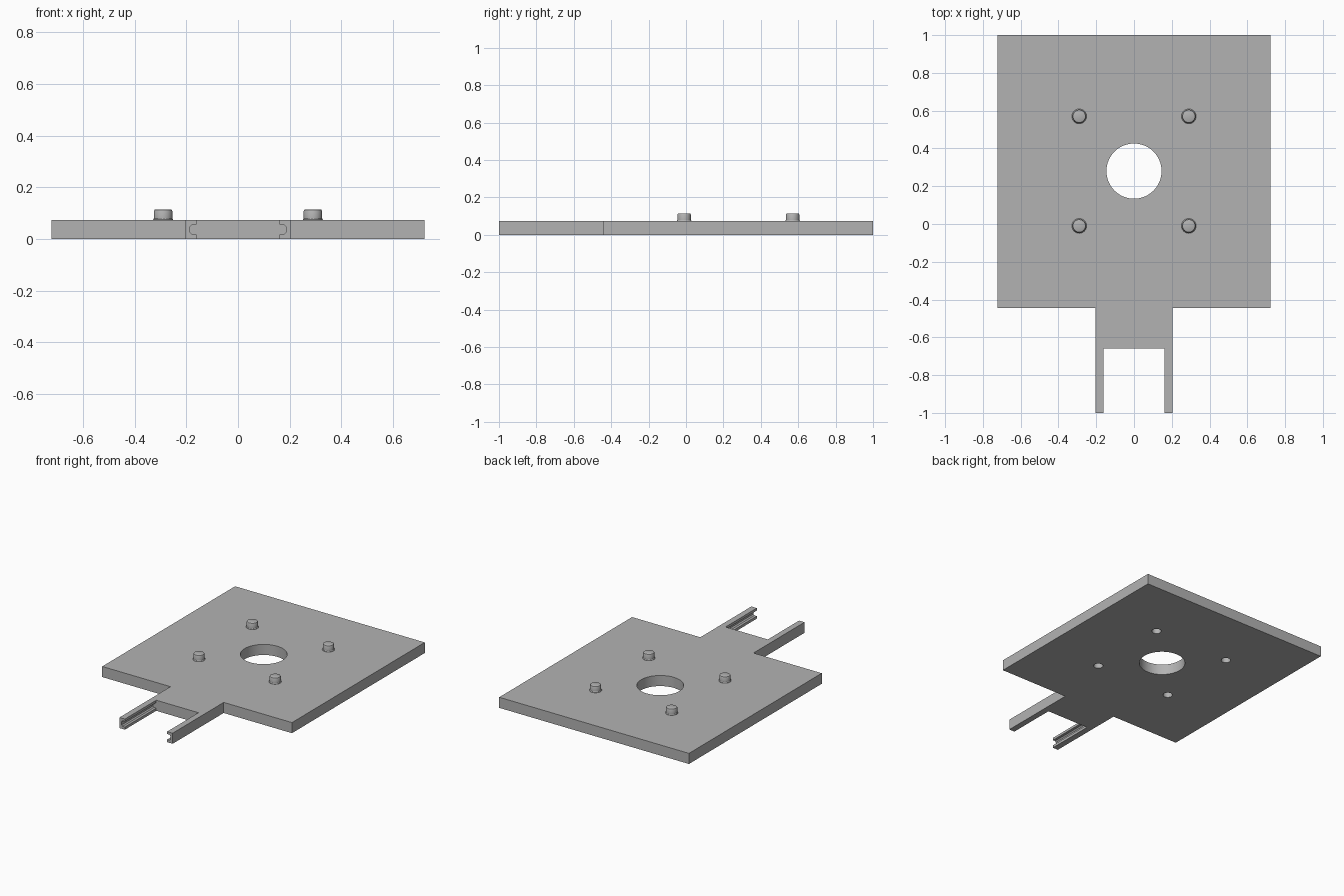
import bpy, bmesh, math
from mathutils import Vector

if "Cube" in bpy.data.objects:
    bpy.data.objects.remove(bpy.data.objects["Cube"], do_unlink=True)

grey = bpy.data.materials.new("light grey")
grey.use_nodes = True
grey.diffuse_color = (0.45, 0.45, 0.45, 1)
grey.node_tree.nodes["Principled BSDF"].inputs["Base Color"].default_value = (0.45, 0.45, 0.45, 1)

T = 0.073                 # plate thickness
PIN_X, HOLE_Y, PIN_DY = 0.29, 0.28, 0.29


def finish(name, bm):
    bmesh.ops.recalc_face_normals(bm, faces=bm.faces)
    mesh = bpy.data.meshes.new(name)
    bm.to_mesh(mesh)
    bm.free()
    obj = bpy.data.objects.new(name, mesh)
    mesh.materials.append(grey)
    bpy.context.collection.objects.link(obj)
    return obj


def prism(name, points, direction):
    """Extrude a closed polygon along a direction."""
    bm = bmesh.new()
    face = bm.faces.new([bm.verts.new(p) for p in points])
    new = bmesh.ops.extrude_face_region(bm, geom=[face])["geom"]
    moved = [v for v in new if isinstance(v, bmesh.types.BMVert)]
    bmesh.ops.translate(bm, verts=moved, vec=Vector(direction))
    return finish(name, bm)


def lathe(name, profile, x, y, sides=48):
    """Revolve (radius, height) points that start and end on the axis."""
    bm = bmesh.new()
    verts = [bm.verts.new((r, 0, z)) for r, z in profile]
    edges = [bm.edges.new(pair) for pair in zip(verts, verts[1:])]
    bmesh.ops.spin(bm, geom=verts + edges, cent=(0, 0, 0), axis=(0, 0, 1),
                   angle=math.tau, steps=sides)
    bmesh.ops.remove_doubles(bm, verts=bm.verts, dist=0.0001)
    bmesh.ops.translate(bm, verts=bm.verts, vec=(x, y, 0))
    return finish(name, bm)


def smooth(obj):
    bpy.ops.object.select_all(action="DESELECT")
    obj.select_set(True)
    bpy.context.view_layer.objects.active = obj
    bpy.ops.object.shade_smooth_by_angle(angle=math.radians(30))


# Base plate with tab and two arms, as one mirrored outline
half = [(0.7225, 1), (0.7225, -0.445), (0.2025, -0.445), (0.2025, -1),
        (0.161, -1), (0.161, -0.66)]
outline = half + [(-x, y) for x, y in reversed(half)]
plate = prism("base_plate", [(x, y, 0) for x, y in outline], (0, 0, T))

# Cutters: centre hole, blind pin sockets from below, arm grooves
cutters = [lathe("centre_hole", [(0, -0.1), (0.146, -0.1), (0.146, 0.2), (0, 0.2)],
                 0, HOLE_Y, 64)]
pins = [(sx * PIN_X, HOLE_Y + sy * PIN_DY) for sx in (-1, 1) for sy in (-1, 1)]
for x, y in pins:
    cutters.append(lathe("pin_socket", [(0, -0.1), (0.03, -0.1), (0.03, 0.066), (0, 0.066)], x, y))
groove = [(0.15, 0.018), (0.178, 0.018), (0.186, 0.026), (0.186, 0.048),
          (0.178, 0.056), (0.15, 0.056)]
for s in (-1, 1):
    cutters.append(prism("arm_groove", [(s * x, -1.1, z) for x, z in groove], (0, 0.44, 0)))

bpy.context.view_layer.objects.active = plate
for cutter in cutters:
    mod = plate.modifiers.new("cut", "BOOLEAN")
    mod.operation, mod.solver, mod.object = "DIFFERENCE", "EXACT", cutter
    bpy.ops.object.modifier_apply(modifier=mod.name)
    bpy.data.objects.remove(cutter, do_unlink=True)
smooth(plate)

# Round pins with a flared foot and softened rim
pin_profile = [(0, T - 0.002), (0.039, T - 0.002), (0.039, T + 0.002), (0.0355, T + 0.007),
               (0.0355, 0.108), (0.033, 0.113), (0.029, 0.115), (0, 0.115)]
for x, y in pins:
    smooth(lathe("locating_pin", pin_profile, x, y))
